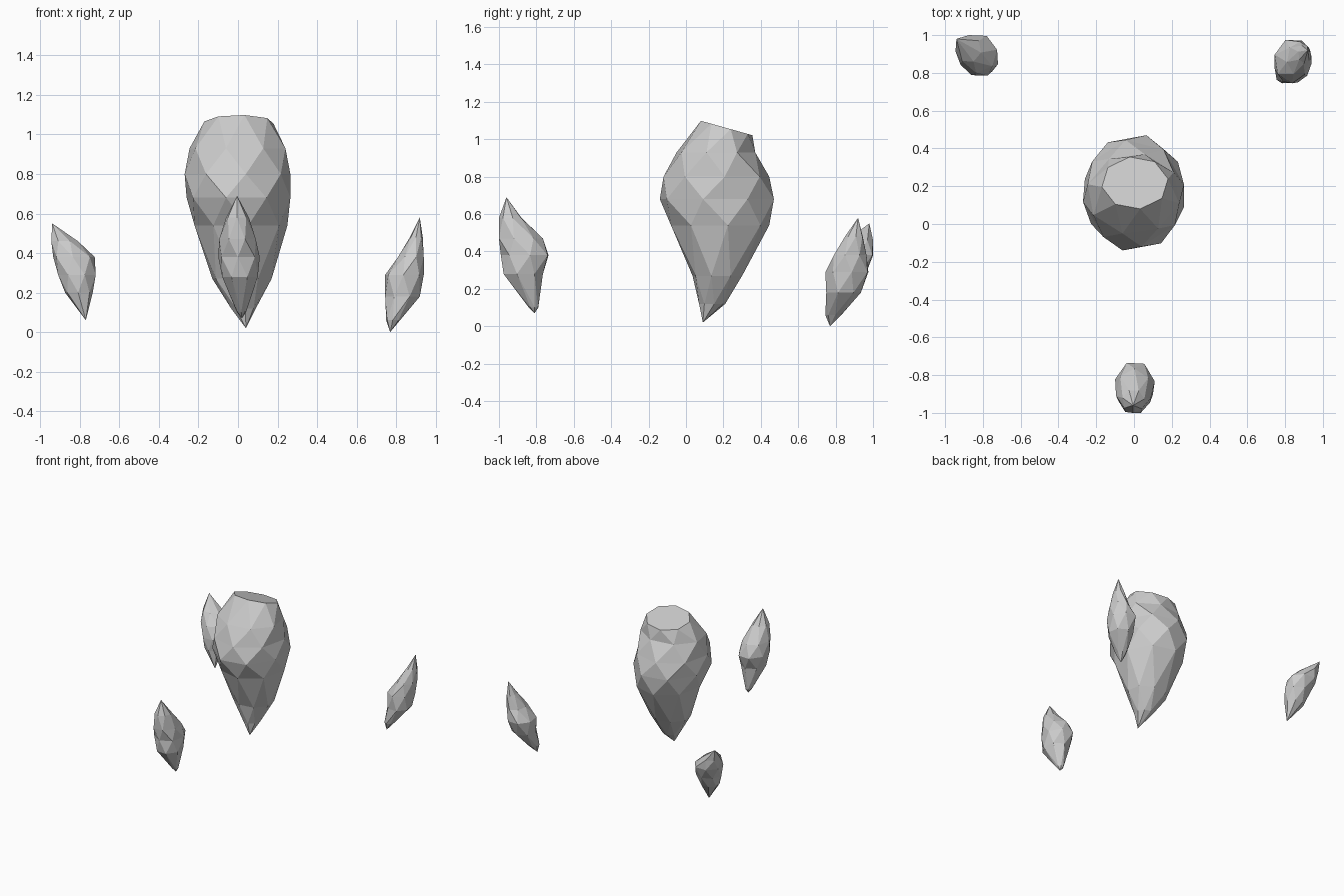
import bpy, bmesh, math

if "Cube" in bpy.data.objects:
    bpy.data.objects.remove(bpy.data.objects["Cube"])

# Each level: (z, x_min, x_max, y_min, y_max[, slope of the level along y])
ROCKS = {
    "large_central_rock": (8, (0.04, 0.09, 0.02), None, [
        (0.12, -0.035, 0.09, 0.07, 0.21),
        (0.27, -0.13, 0.17, 0.035, 0.30),
        (0.54, -0.22, 0.25, -0.08, 0.445),
        (0.68, -0.26, 0.265, -0.14, 0.47),
        (0.80, -0.27, 0.265, -0.12, 0.445),
        (0.93, -0.245, 0.24, -0.05, 0.37),
        (1.06, -0.17, 0.18, 0.08, 0.355, -0.28)]),
    "back_left_rock": (7, (-0.77, 0.81, 0.06), (-0.94, 0.98, 0.55), [
        (0.20, -0.875, -0.735, 0.785, 0.91),
        (0.29, -0.91, -0.72, 0.785, 0.965),
        (0.38, -0.935, -0.725, 0.80, 1.0),
        (0.46, -0.945, -0.81, 0.86, 1.0)]),
    "back_right_rock": (7, (0.77, 0.77, 0.0), (0.92, 0.92, 0.58), [
        (0.06, 0.75, 0.82, 0.745, 0.83),
        (0.18, 0.745, 0.92, 0.75, 0.935),
        (0.29, 0.745, 0.94, 0.745, 0.975),
        (0.38, 0.81, 0.94, 0.79, 0.965),
        (0.48, 0.87, 0.935, 0.85, 0.945)]),
    "front_rock": (7, (0.02, -0.81, 0.07), (-0.005, -0.96, 0.69), [
        (0.10, -0.005, 0.04, -0.84, -0.79),
        (0.28, -0.08, 0.10, -0.975, -0.765),
        (0.38, -0.10, 0.11, -0.99, -0.735),
        (0.47, -0.095, 0.09, -1.0, -0.765),
        (0.58, -0.06, 0.055, -1.0, -0.88)]),
}


def ring(level, n, phase):
    """Regular polygon stretched to fill the given bounds exactly."""
    z, x0, x1, y0, y1 = level[:5]
    slope = level[5] if len(level) > 5 else 0
    angles = [(k + phase) * math.tau / n for k in range(n)]
    cs, sn = [math.cos(a) for a in angles], [math.sin(a) for a in angles]

    def fit(v, vals, lo, hi):
        return lo + (hi - lo) * (v - min(vals)) / (max(vals) - min(vals))
    pts = []
    for c, s in zip(cs, sn):
        y = fit(s, sn, y0, y1)
        pts.append((fit(c, cs, x0, x1), y, z + slope * (y - (y0 + y1) / 2)))
    return pts


def make_rock(name, n, bottom, top, levels):
    bm = bmesh.new()
    rings = [[bm.verts.new(p) for p in ring(l, n, 0.2 + 0.5 * i)]
             for i, l in enumerate(levels)]
    # staggered facets between neighbouring levels
    for a, b in zip(rings, rings[1:]):
        for k in range(n):
            m = (k + 1) % n
            bm.faces.new((a[k], a[m], b[k]))
            bm.faces.new((a[m], b[m], b[k]))
    # pointed bottom, pointed or flat top
    tip = bm.verts.new(bottom)
    for k in range(n):
        bm.faces.new((rings[0][(k + 1) % n], rings[0][k], tip))
    if top:
        tip = bm.verts.new(top)
        for k in range(n):
            bm.faces.new((rings[-1][k], rings[-1][(k + 1) % n], tip))
    else:
        bm.faces.new(rings[-1])
    # merge nearly flat neighbours into larger chiselled facets
    bmesh.ops.dissolve_limit(bm, angle_limit=math.radians(12),
                             verts=bm.verts[:], edges=bm.edges[:])
    bmesh.ops.recalc_face_normals(bm, faces=bm.faces[:])
    mesh = bpy.data.meshes.new(name)
    bm.to_mesh(mesh)
    bm.free()
    bpy.context.collection.objects.link(bpy.data.objects.new(name, mesh))


for rock_name, spec in ROCKS.items():
    make_rock(rock_name, *spec)
